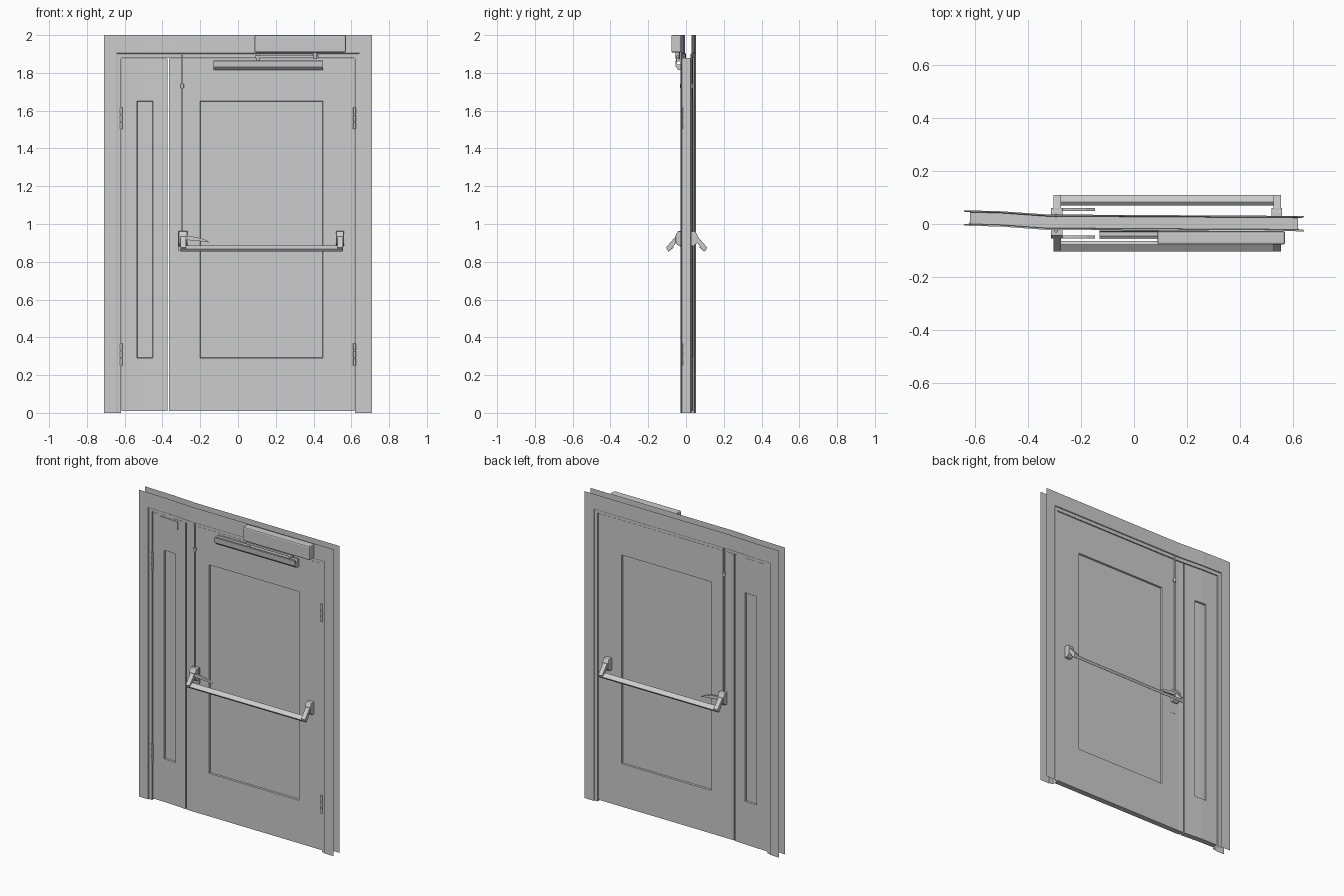
import bpy, bmesh, math
from mathutils import Vector

if "Cube" in bpy.data.objects:
    bpy.data.objects.remove(bpy.data.objects["Cube"])

grey = bpy.data.materials.new("painted_grey")
grey.diffuse_color = (0.6, 0.6, 0.6, 1)
grey.use_nodes = True
grey.node_tree.nodes["Principled BSDF"].inputs["Base Color"].default_value = grey.diffuse_color

# The frame and leaves bow gently towards the back on the left: (x, y shift)
BOW = [(-0.71, .025), (-0.64, .023), (-0.5, .019), (-0.33, .007), (0.71, .001)]


def bow(x):
    for (xa, ya), (xb, yb) in zip(BOW, BOW[1:]):
        if x <= xb:
            return ya + (yb - ya) * (x - xa) / (xb - xa)
    return BOW[-1][1]


def finish(name, bm, bowed=False, normals=True):
    if bowed:
        for x, _ in BOW[1:-1]:
            bmesh.ops.bisect_plane(bm, geom=bm.verts[:] + bm.edges[:] + bm.faces[:],
                                   plane_co=(x, 0, 0), plane_no=(1, 0, 0))
        for v in bm.verts:
            v.co.y += bow(v.co.x)
    if normals:
        bmesh.ops.recalc_face_normals(bm, faces=bm.faces[:])
    me = bpy.data.meshes.new(name)
    bm.to_mesh(me)
    bm.free()
    me.materials.append(grey)
    ob = bpy.data.objects.new(name, me)
    bpy.context.collection.objects.link(ob)
    return ob


def prism(name, pts, axis, a, b, bevel=0, bowed=False):
    """Extrude a profile: axis 'x' takes (y, z) points, axis 'y' takes (x, z) points."""
    bm = bmesh.new()
    place = (lambda p, t: (t, p[0], p[1])) if axis == 'x' else (lambda p, t: (p[0], t, p[1]))
    la, lb = [[bm.verts.new(place(p, t)) for p in pts] for t in (a, b)]
    bm.faces.new(la)
    bm.faces.new(lb)
    for i in range(len(pts)):
        j = (i + 1) % len(pts)
        bm.faces.new((la[i], la[j], lb[j], lb[i]))
    ob = finish(name, bm, bowed)
    if bevel:
        m = ob.modifiers.new("bevel", 'BEVEL')
        m.width, m.segments = bevel, 2
    return ob


def box(name, x0, x1, y0, y1, z0, z1, bevel=0, bowed=False):
    return prism(name, [(y0, z0), (y1, z0), (y1, z1), (y0, z1)], 'x', x0, x1, bevel, bowed)


def rod(name, x, y, z0, z1, r):
    bm = bmesh.new()
    bmesh.ops.create_cone(bm, cap_ends=True, segments=12, radius1=r, radius2=r, depth=z1 - z0)
    bmesh.ops.translate(bm, verts=bm.verts, vec=(x, y, (z0 + z1) / 2))
    for f in bm.faces:
        f.smooth = len(f.verts) == 4
    return finish(name, bm)


# Door frame: sheet profile (inward distance, y) swept up, across and down
H = .029
profile = [(0, -H), (.066, -H), (.068, -.024), (.074, -.022), (.09, -.022), (.09, .022),
           (.074, .022), (.068, .024), (.066, H), (0, H)]
bm = bmesh.new()
rows = []
for d, y in profile:
    top = 2 - d - (.03 if d else 0)
    path = [(-.71 + d, 0), (-.71 + d, top), (.71 - d, top), (.71 - d, 0)]
    rows.append([bm.verts.new((x, y, z)) for x, z in path])
for r, q in zip(rows, rows[1:]):
    for i in range(3):
        bm.faces.new((r[i], r[i + 1], q[i + 1], q[i]))
finish("door_frame", bm, True)


# Door leaves with a recessed pane on both sides
def leaf(name, x0, x1, wx0, wx1, wz0=.29, wz1=1.65, t=.018):
    bm = bmesh.new()

    def loop(a, b, c, d, y):
        return [bm.verts.new(v) for v in ((a, y, c), (b, y, c), (b, y, d), (a, y, d))]

    def ring(p, q):
        for i in range(4):
            j = (i + 1) % 4
            bm.faces.new((p[i], p[j], q[j], q[i]))

    outers = []
    for s in (-1, 1):
        o = loop(x0, x1, .01, 1.877, s * t)
        w = loop(wx0, wx1, wz0, wz1, s * t)
        r = loop(wx0 + .002, wx1 - .002, wz0 + .002, wz1 - .002, s * (t - .011))
        ring(o, w)
        ring(w, r)
        bm.faces.new(r)
        outers.append(o)
    ring(*outers)
    finish(name, bm, True)


leaf("main_leaf", -.366, .616, -.2, .45)
leaf("side_leaf", -.617, -.374, -.535, -.45)

# Hinge knuckles
for x in (-.619, .617):
    for z in (.31, 1.56):
        for k in (-1, 0, 1):
            rod("hinge_knuckle", x, bow(x) - .023, z + k * .04 - .018, z + k * .04 + .018, .007)

# Plate on the side leaf
box("side_plate", -.56, -.43, -.023, -.017, 1.813, 1.866, bowed=True)

# Door closer body, arm and slide rail
box("closer_body", .088, .572, -.078, -.027, 1.908, 2.0, bevel=.008)
box("closer_arm", .09, .43, -.05, -.036, 1.879, 1.892)
rod("closer_pivot", .408, -.044, 1.874, 1.91, .011)
rod("arm_slider", .105, -.043, 1.86, 1.894, .009)
rail = [(-.016, 1.815), (-.04, 1.815), (-.054, 1.83), (-.057, 1.864), (-.049, 1.866),
        (-.046, 1.845), (-.03, 1.845), (-.027, 1.866), (-.016, 1.866)]
prism("closer_rail", rail, 'x', -.13, .45)


# Panic bar sets, one on each side of the main leaf
def panic_set(side, s):
    def Y(y):
        return .003 + s * y

    def span(a, b):
        return sorted((Y(a), Y(b)))

    housing = [(Y(.015), .882), (Y(.038), .882), (Y(.058), .9), (Y(.058), .94),
               (Y(.046), .962), (Y(.015), .962)]
    arm = [(Y(.038), .926), (Y(.05), .944), (Y(.108), .876), (Y(.09), .855)]
    for n, x0, x1, ax0 in (("latch", -.314, -.27, -.305), ("hinge", .52, .56, .527)):
        prism(f"{side}_{n}_housing", housing, 'x', x0, x1, .003)
        prism(f"{side}_{n}_arm", arm, 'x', ax0, ax0 + .029, .002)
    # push bar, tilted to follow the arms
    bar = [(Y(.067), .876), (Y(.08), .887), (Y(.107), .868), (Y(.096), .854)]
    prism(f"{side}_push_bar", bar, 'x', -.305, .555, .002)
    # curved lever blade
    blade = [(-.28, .936), (-.23, .932), (-.18, .92), (-.148, .902), (-.18, .907), (-.28, .916)]
    prism(f"{side}_lever", blade, 'y', *span(.046, .058))
    # latch plate
    y0, y1 = span(.012, .023)
    box(f"{side}_latch_plate", -.318, -.266, y0, y1, .86 if s < 0 else .81, .962)
    # vertical rod with coupling and guide
    rod(f"{side}_rod", -.295, Y(.026), .955, 1.895, .005)
    rod(f"{side}_rod_coupling", -.295, Y(.026), 1.72, 1.74, .009)


panic_set("front", -1)
panic_set("back", 1)
